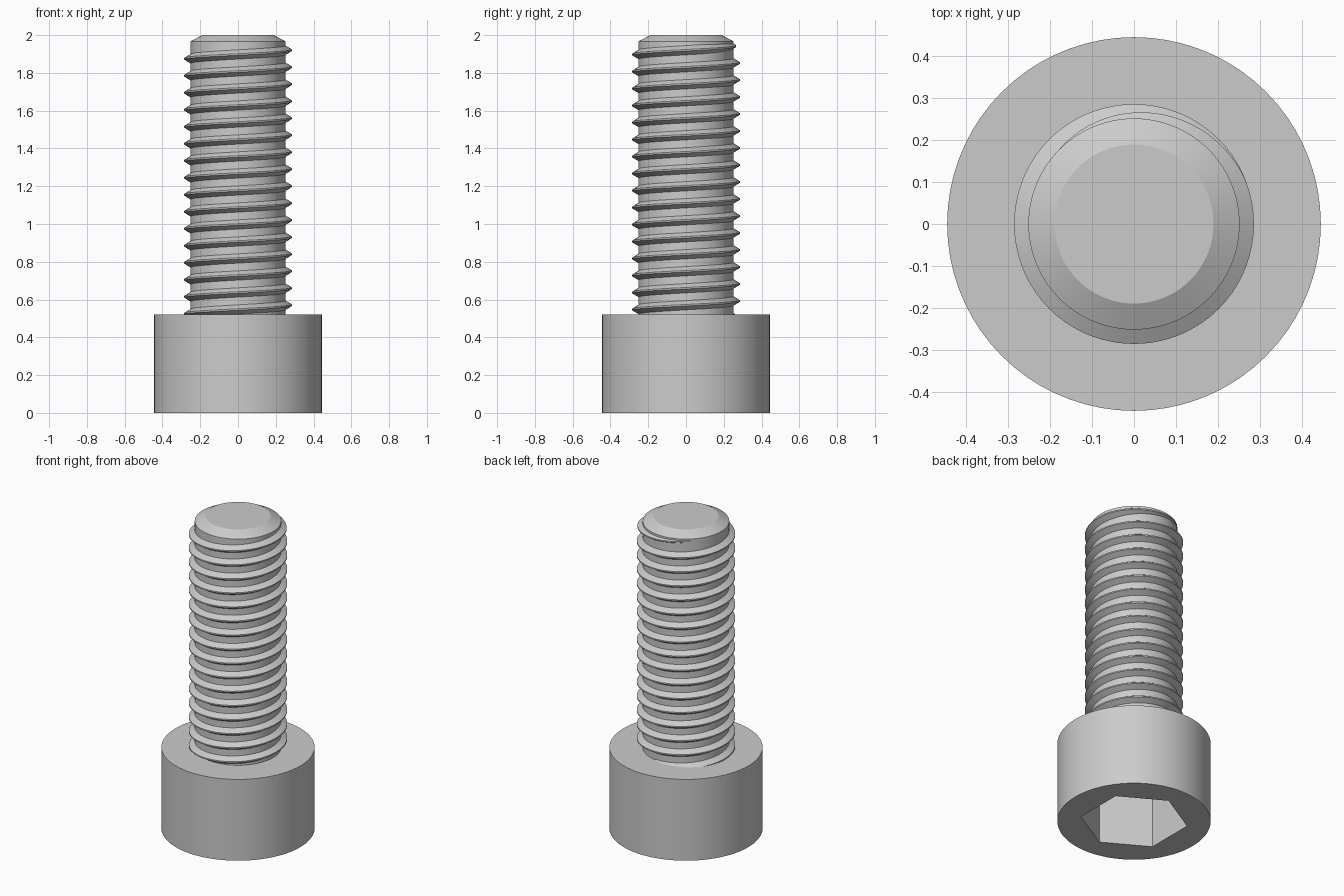
import bpy, bmesh
from math import radians, sin, cos, pi, ceil

cube = bpy.data.objects.get("Cube")
if cube:
    bpy.data.objects.remove(cube, do_unlink=True)

steel = bpy.data.materials.new("grey_steel")
steel.use_nodes = True
GREY = (0.6, 0.6, 0.6, 1)
steel.diffuse_color = GREY
steel.node_tree.nodes["Principled BSDF"].inputs["Base Color"].default_value = GREY

SEG = 72
HEAD_R, HEAD_H = 0.444, 0.52
HEX_R, HEX_DEPTH = 0.312, 0.36
CORE_R, CREST_R = 0.251, 0.285
PITCH = 0.09


def ring(bm, r, z, count=SEG, turn=0.0):
    angles = [2 * pi * i / count + turn for i in range(count)]
    return [bm.verts.new((r * cos(a), r * sin(a), z)) for a in angles]


def skin(bm, low, high):
    n = len(low)
    for i in range(n):
        j = (i + 1) % n
        bm.faces.new((low[i], low[j], high[j], high[i]))


def finish(bm, name):
    bmesh.ops.recalc_face_normals(bm, faces=bm.faces)
    mesh = bpy.data.meshes.new(name)
    bm.to_mesh(mesh)
    bm.free()
    mesh.materials.append(steel)
    obj = bpy.data.objects.new(name, mesh)
    bpy.context.collection.objects.link(obj)
    bpy.ops.object.select_all(action='DESELECT')
    obj.select_set(True)
    bpy.context.view_layer.objects.active = obj
    bpy.ops.object.shade_smooth_by_angle(angle=radians(25))
    return obj


# Cylindrical head with a hexagonal socket in its underside
bm = bmesh.new()
turn = radians(30)
rim = ring(bm, HEAD_R, 0, turn=turn)
top = ring(bm, HEAD_R, HEAD_H, turn=turn)
mouth = ring(bm, HEX_R, 0, 6, turn)
floor = ring(bm, HEX_R, HEX_DEPTH, 6, turn)
skin(bm, rim, top)
skin(bm, mouth, floor)
bm.faces.new(top)
bm.faces.new(floor)
step = SEG // 6
for i in range(6):
    arc = [rim[(i * step + k) % SEG] for k in range(step + 1)]
    bm.faces.new(arc + [mouth[(i + 1) % 6], mouth[i]])
finish(bm, "socket_head")

# Shank core with a chamfered tip
bm = bmesh.new()
rings = [ring(bm, r, z) for r, z in
         ((CORE_R, HEAD_H - 0.02), (CORE_R, 1.967), (0.189, 2.0))]
for low, high in zip(rings, rings[1:]):
    skin(bm, low, high)
bm.faces.new(rings[0])
bm.faces.new(rings[-1])
finish(bm, "shank")

# Helical thread ridge, fading into the core at the tip
bm = bmesh.new()
END = radians(135)
END_Z = 1.92 + PITCH * END / (2 * pi)
FADE = radians(115)
turns = (END_Z - HEAD_H + 0.02) / PITCH
steps = ceil(turns * SEG)
sections = []
for s in range(steps + 1):
    back = 2 * pi * s / SEG
    a, z = END - back, END_Z - PITCH * s / SEG
    grow = min(1, 0.02 + back / FADE)
    crest = CORE_R + (CREST_R - CORE_R) * grow
    base = 0.006 + 0.021 * grow
    profile = ((CORE_R - 0.004, -base), (crest, -0.004),
               (crest, 0.004), (CORE_R - 0.004, base))
    sections.append([bm.verts.new((r * cos(a), r * sin(a), z + dz))
                     for r, dz in profile])
for a, b in zip(sections, sections[1:]):
    skin(bm, a, b)
bm.faces.new(sections[0])
bm.faces.new(sections[-1])
finish(bm, "thread")
